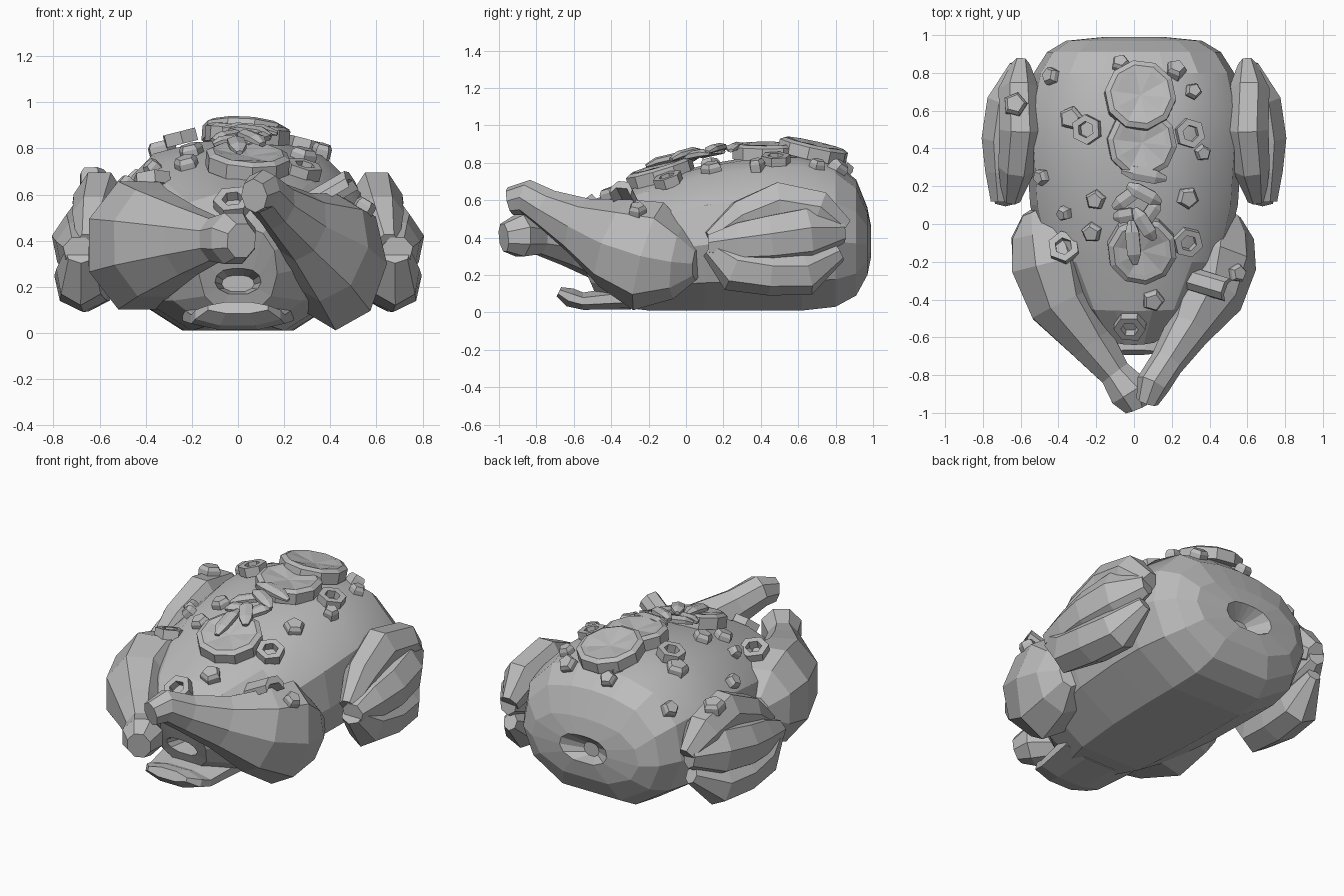
import bpy, bmesh, math, random
from mathutils import Vector, Matrix
from mathutils.bvhtree import BVHTree

random.seed(4)
if "Cube" in bpy.data.objects:
    bpy.data.objects.remove(bpy.data.objects["Cube"])

grey = bpy.data.materials.new("plain grey")
grey.use_nodes = True
grey.diffuse_color = (0.5, 0.5, 0.5, 1)
grey.node_tree.nodes["Principled BSDF"].inputs["Base Color"].default_value = grey.diffuse_color


def finish(name, bm):
    bmesh.ops.recalc_face_normals(bm, faces=bm.faces[:])
    mesh = bpy.data.meshes.new(name)
    bm.to_mesh(mesh)
    bm.free()
    mesh.materials.append(grey)
    ob = bpy.data.objects.new(name, mesh)
    bpy.context.collection.objects.link(ob)
    return ob


def skin(name, rings):
    """Bridge equal rings of points and cap both ends."""
    bm = bmesh.new()
    loops = [[bm.verts.new(p) for p in ring] for ring in rings]
    n = len(loops[0])
    for a, b in zip(loops, loops[1:]):
        for i in range(n):
            j = (i + 1) % n
            bm.faces.new((a[i], a[j], b[j], b[i]))
    bm.faces.new(loops[0])
    bm.faces.new(loops[-1])
    return finish(name, bm)


def limb(name, path, sides=8, turn=0.5, flip=1):
    """Faceted tube; each station is x, y, z, half width, half height."""
    pts = [Vector((p[0] * flip, p[1], p[2])) for p in path]
    rings = []
    for i, p in enumerate(pts):
        tangent = (pts[min(i + 1, len(pts) - 1)] - pts[max(i - 1, 0)]).normalized()
        across = tangent.cross(Vector((0, 0, 1))).normalized()
        up = across.cross(tangent)
        w, h = path[i][3:]
        angles = [(k + turn) * math.tau / sides for k in range(sides)]
        rings.append([p + across * w * flip * math.cos(a) + up * h * math.sin(a) for a in angles])
    return skin(name, rings)


# Body: y, half width, bottom, top, lean; both ends fold inward as cavities
half = [(0, -1), (.42, -1), (.85, -.62), (1, -.1), (.93, .44), (.64, .85), (.3, .97)]
outline = half + [(0, 1)] + [(-x, z) for x, z in reversed(half[1:])]
stations = [(-.40, .07, .18, .25, 0), (-.54, .10, .17, .28, -.03), (-.56, .17, .09, .46, -.08),
            (-.42, .33, .03, .61, -.04), (-.2, .48, .01, .70, 0), (.1, .55, .01, .79, 0),
            (.4, .57, .01, .84, 0), (.62, .57, .01, .84, 0), (.80, .53, .03, .80, 0),
            (.91, .46, .09, .71, 0), (.97, .36, .2, .56, 0), (.99, .16, .3, .46, 0),
            (.91, .05, .31, .39, 0)]
body = skin("body", [[(x * w, y + lean * z, (lo + hi) / 2 + z * (hi - lo) / 2) for x, z in outline]
                     for y, w, lo, hi, lean in stations])
for poly in body.data.polygons:
    poly.use_smooth = poly.center.z > .6 and poly.center.y < .8

# Tail flap under the cavity
limb("tail_flap", [(0, -.3, .08, .26, .07), (0, -.55, .06, .22, .05),
                   (0, -.62, .08, .20, .055), (0, -.68, .11, .14, .03)])

# Legs crossing at the front
left_leg = limb("left_leg", [
    (.50, .06, .26, .07, .09), (.46, -.04, .27, .18, .20), (.44, -.2, .30, .21, .30),
    (.39, -.38, .37, .19, .25), (.28, -.57, .46, .12, .16), (.17, -.74, .55, .09, .11),
    (.10, -.85, .615, .09, .095), (.07, -.94, .595, .06, .075)], 8, 0)
right_leg = limb("right_leg", [
    (-.52, .08, .40, .08, .09), (-.47, -.02, .39, .20, .23), (-.43, -.2, .38, .24, .30),
    (-.37, -.42, .39, .20, .25), (-.22, -.63, .40, .13, .16), (-.1, -.79, .405, .09, .10),
    (-.02, -.89, .41, .12, .12), (.015, -.975, .40, .07, .08)])

# Folded wings: three stacked segments that merge, with creases between
wings = []
for side, flip in (("left", 1), ("right", -1)):
    wings.append(limb(side + "_wing_upper", [
        (.65, .13, .39, .05, .05), (.62, .3, .50, .10, .11), (.60, .5, .57, .115, .14),
        (.61, .71, .54, .11, .12), (.60, .84, .44, .05, .07)], 7, .25, flip))
    wings.append(limb(side + "_wing_middle", [
        (.69, .12, .36, .07, .06), (.69, .28, .37, .10, .12), (.69, .45, .39, .12, .14),
        (.66, .65, .42, .12, .15), (.61, .84, .44, .05, .07)], 7, .25, flip))
    wings.append(limb(side + "_wing_tip", [
        (.68, .13, .35, .07, .06), (.68, .26, .25, .11, .14), (.67, .45, .22, .13, .13),
        (.65, .64, .22, .12, .13), (.61, .82, .32, .04, .05)], 7, .25, flip))

trees = [BVHTree.FromPolygons([v.co for v in o.data.vertices],
                              [list(p.vertices) for p in o.data.polygons])
         for o in [body, left_leg, right_leg] + wings]


def rest(ob, x, y, spin=0, lift=0, tilt=1.0):
    """Stand an object on the surface below (x, y), leaning with the slope."""
    hits = [t.ray_cast(Vector((x, y, 3)), Vector((0, 0, -1))) for t in trees]
    hit = max((h for h in hits if h[0]), key=lambda h: h[0].z)
    normal = hit[1] if hit[1].z > 0 else -hit[1]
    normal = Vector((0, 0, 1)).lerp(normal, tilt).normalized()
    ob.matrix_world = (Matrix.Translation(hit[0] + normal * lift)
                       @ normal.to_track_quat("Z", "Y").to_matrix().to_4x4()
                       @ Matrix.Rotation(spin, 4, "Z"))


def circle(n, r, z):
    return [(r * math.cos(k * math.tau / n), r * math.sin(k * math.tau / n), z) for k in range(n)]


# Citrus slices with a low bevelled rind and creased segments
for x, y, r, lift in ((.03, .67, .19, .03), (.04, .43, .185, .015), (.04, -.13, .185, .02)):
    bm = bmesh.new()
    rings = [[bm.verts.new(p) for p in circle(10, *s)]
             for s in ((r, -.03), (r, .035), (r * .85, .05), (r * .7, .042))]
    centre = bm.verts.new((0, 0, .03))
    for i in range(10):
        j = (i + 1) % 10
        for a, b in zip(rings, rings[1:]):
            bm.faces.new((a[i], a[j], b[j], b[i]))
        bm.faces.new((rings[-1][i], rings[-1][j], centre))
        if i % 2:
            rings[-1][i].co.z += .01
    bm.faces.new(rings[0])
    rest(finish("citrus_slice", bm), x, y, .2, lift)

# Cut onion rings
for x, y, r, lift in ((.29, .48, .08, .01), (.28, -.09, .08, .01), (-.37, -.13, .085, .01),
                      (-.02, -.53, .085, .01), (-.24, .5, .08, .03)):
    bm = bmesh.new()
    rings = [[bm.verts.new(p) for p in circle(6, *s)]
             for s in ((r * .55, -.02), (r, -.02), (r, .035), (r * .55, .035))]
    for k in range(4):
        a, b = rings[k], rings[(k + 1) % 4]
        for i in range(6):
            j = (i + 1) % 6
            bm.faces.new((a[i], a[j], b[j], b[i]))
    rest(finish("onion_ring", bm), x, y, random.random(), lift)

# Chopped five-sided pieces
for x, y, r in ((-.43, .78, .05), (-.07, .84, .05), (-.06, .77, .05), (.22, .81, .055),
                (.31, .7, .045), (-.63, .63, .065), (-.33, .56, .065), (-.48, .25, .045),
                (.36, .38, .045), (.28, .14, .06), (-.36, .06, .04), (-.2, .13, .055),
                (-.22, -.04, .055), (.1, -.4, .06), (.54, -.26, .05)):
    piece = skin("chopped_piece", [circle(5, r, -.02), circle(5, r, .025), circle(5, r * .75, .045)])
    rest(piece, x, y, random.uniform(0, 6))

# Curled strip on the left thigh
strip = skin("curled_strip", [[(x, -.11, z), (x, .11, z + .01), (x, .11, z - .03), (x, -.11, z - .04)]
                              for x, z in ((-.06, .0), (-.03, .04), (.03, .04), (.06, .0))])
rest(strip, .4, -.32, .2, .01)

# Herb leaves piled between the slices
for x, y, angle, length, lift in ((.05, .27, -.6, .24, .06), (-.03, .15, 1.05, .19, .05),
                                  (.05, .17, -.9, .2, .07), (.08, .07, .75, .18, .06),
                                  (0, -.08, -1.25, .24, .075), (.05, .02, 1.9, .2, .08),
                                  (-.04, .06, .4, .13, .05)):
    leaf = limb("herb_leaf", [(-length / 2, 0, 0, .018, .012), (-length / 4, 0, .012, .042, .022),
                              (length / 4, 0, .012, .042, .022), (length / 2, 0, 0, .015, .01)], 6)
    rest(leaf, x, y, angle, lift, .8)
